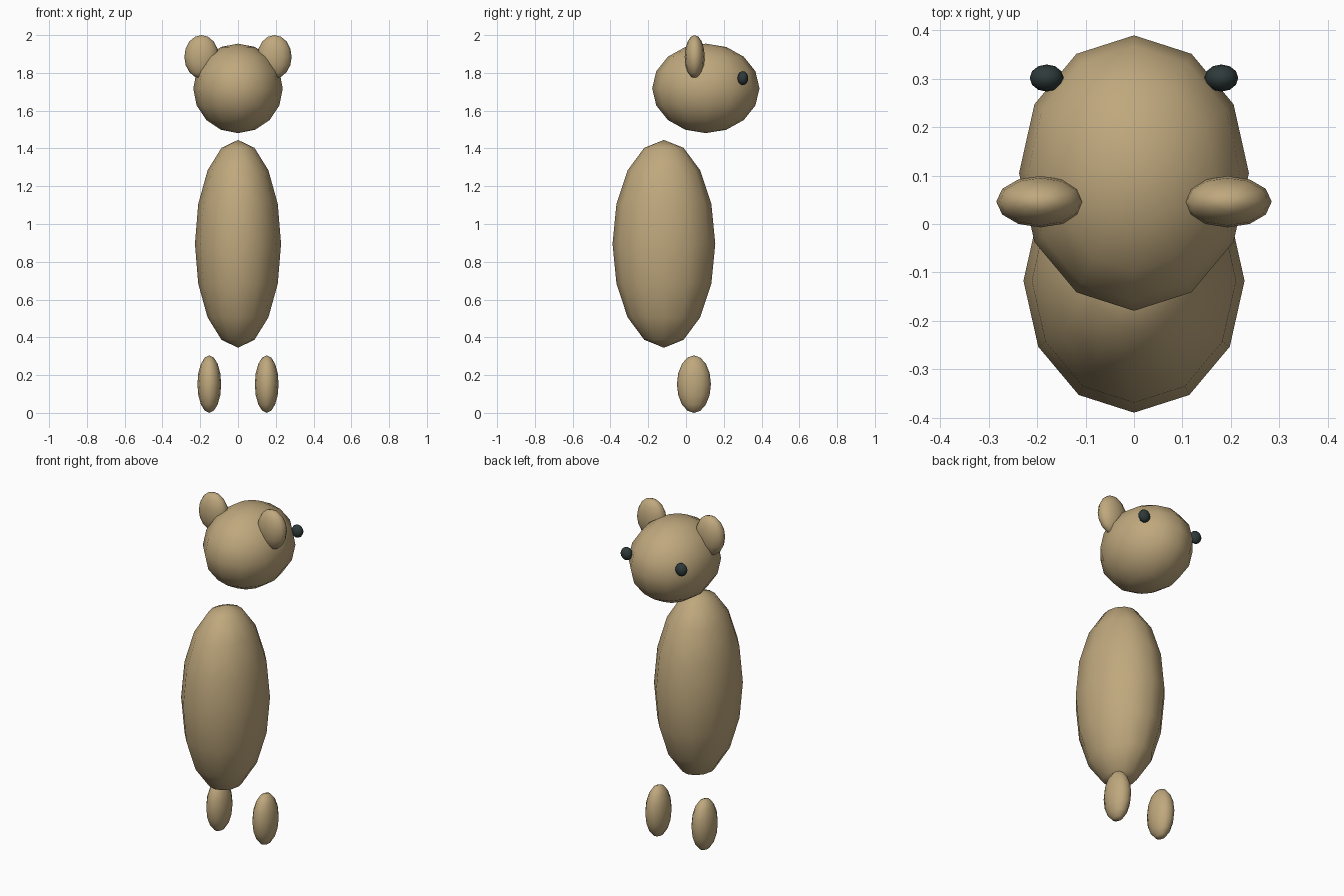
import bpy

cube = bpy.data.objects.get("Cube")
if cube:
    bpy.data.objects.remove(cube, do_unlink=True)


def material(name, rgb):
    mat = bpy.data.materials.new(name)
    mat.use_nodes = True
    colour = (*rgb, 1)
    mat.diffuse_color = colour
    mat.node_tree.nodes["Principled BSDF"].inputs["Base Color"].default_value = colour
    return mat


tan = material("tan", (0.52, 0.39, 0.205))
dark = material("dark slate", (0.028, 0.042, 0.042))


def ellipsoid(name, centre, radii, mat):
    """Smooth low-poly sphere stretched to the given half sizes."""
    bpy.ops.mesh.primitive_uv_sphere_add(segments=12, ring_count=8, radius=1, location=centre)
    obj = bpy.context.object
    obj.name = name
    obj.scale = radii
    bpy.ops.object.transform_apply(location=False, rotation=False, scale=True)
    bpy.ops.object.shade_smooth()
    obj.data.materials.append(mat)


def pair(name, centre, radii, mat):
    x, y, z = centre
    for side, sign in (("left", 1), ("right", -1)):
        ellipsoid(f"{side}_{name}", (sign * x, y, z), radii, mat)


# Body and head
ellipsoid("body", (0, -0.117, 0.895), (0.228, 0.272, 0.55), tan)
ellipsoid("head", (0, 0.105, 1.718), (0.237, 0.284, 0.237), tan)

# Paired parts
pair("ear", (0.193, 0.046, 1.885), (0.091, 0.053, 0.115), tan)
pair("eye", (0.18, 0.301, 1.772), (0.035, 0.028, 0.037), dark)
pair("foot", (0.152, 0.042, 0.152), (0.063, 0.09, 0.152), tan)
